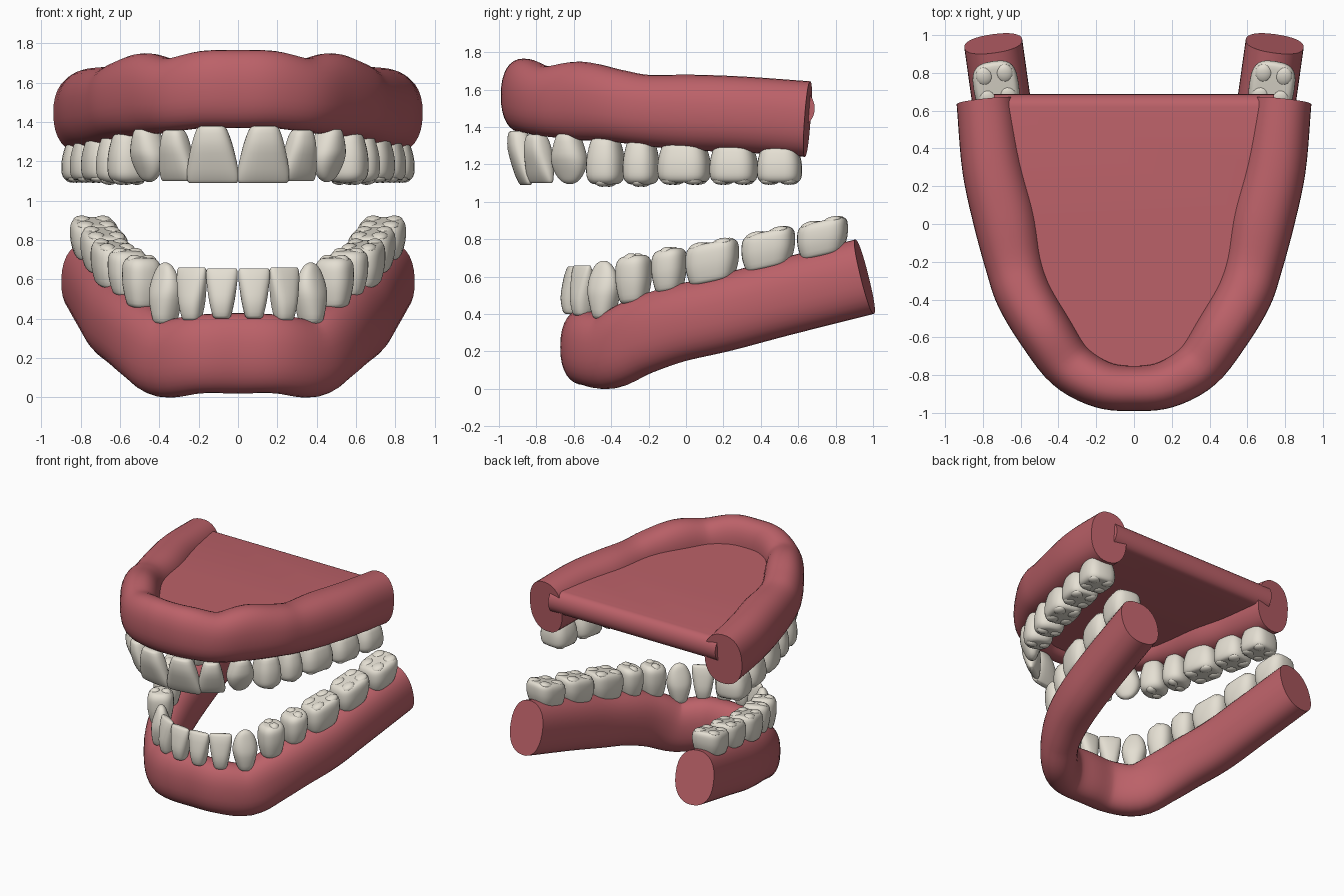
import bpy, bmesh, math
from mathutils import Vector, Matrix

if "Cube" in bpy.data.objects:
    bpy.data.objects.remove(bpy.data.objects["Cube"])


def material(name, col):
    m = bpy.data.materials.new(name)
    m.diffuse_color = (*col, 1)
    m.use_nodes = True
    m.node_tree.nodes["Principled BSDF"].inputs["Base Color"].default_value = m.diffuse_color
    return m


GUM = material("gum_pink", (0.5, 0.12, 0.14))
ENAMEL = material("enamel", (0.78, 0.74, 0.65))


def finish(bm, name, mat, angle=40):
    bmesh.ops.recalc_face_normals(bm, faces=bm.faces)
    me = bpy.data.meshes.new(name)
    bm.to_mesh(me)
    bm.free()
    ob = bpy.data.objects.new(name, me)
    bpy.context.collection.objects.link(ob)
    me.materials.append(mat)
    bpy.ops.object.select_all(action='DESELECT')
    ob.select_set(True)
    bpy.context.view_layer.objects.active = ob
    bpy.ops.object.shade_smooth_by_angle(angle=math.radians(angle))
    return ob


def spline(pts, n):
    """Catmull-Rom through points of any dimension."""
    p = [Vector(q) for q in pts]
    p = [2 * p[0] - p[1]] + p + [2 * p[-1] - p[-2]]
    out = []
    for a, b, c, d in zip(p, p[1:], p[2:], p[3:]):
        for k in range(n):
            t = k / n
            out.append(0.5 * (2 * b + (c - a) * t + (2 * a - 5 * b + 4 * c - d) * t ** 2
                              + (3 * b - a - 3 * c + d) * t ** 3))
    return out + [p[-2]]


def oval(n, power):
    """Superellipse of unit radius."""
    res = []
    for i in range(n):
        c, s = math.cos(2 * math.pi * i / n), math.sin(2 * math.pi * i / n)
        res.append((math.copysign(abs(c) ** (2 / power), c), math.copysign(abs(s) ** (2 / power), s)))
    return res


def loft(bm, rings):
    rows = [[bm.verts.new(v) for v in r] for r in rings]
    n = len(rows[0])
    for a, b in zip(rows, rows[1:]):
        for i in range(n):
            j = (i + 1) % n
            bm.faces.new((a[i], a[j], b[j], b[i]))
    bm.faces.new(rows[0][::-1])
    bm.faces.new(rows[-1])


def gum(name, half):
    """Oval section swept round the arch; stations are x, y, top, bottom, half width."""
    full = [(-h[0], *h[1:]) for h in half[:0:-1]] + half
    path = spline(full, 5)
    rings = []
    for i, p in enumerate(path):
        q0, q1 = path[max(i - 1, 0)], path[min(i + 1, len(path) - 1)]
        mid = lambda q: Vector((q[0], q[1], (q[2] + q[3]) / 2))
        t = (mid(q1) - mid(q0)).normalized()
        side = t.cross(Vector((0, 0, 1))).normalized()
        up = side.cross(t)
        rings.append([mid(p) + side * (c * p[4]) + up * (s * (p[2] - p[3]) / 2)
                      for c, s in oval(32, 2.3)])
    bm = bmesh.new()
    loft(bm, rings)
    return finish(bm, name, GUM)


# Gums
upper = [(0, -.87, 1.765, 1.37, .12), (.17, -.85, 1.762, 1.37, .125), (.34, -.75, 1.725, 1.35, .135),
         (.47, -.57, 1.75, 1.33, .145), (.58, -.38, 1.71, 1.32, .15), (.63, -.22, 1.68, 1.3, .155),
         (.68, .02, 1.68, 1.275, .17), (.745, .3, 1.67, 1.265, .165), (.785, .65, 1.645, 1.24, .155)]
lower = [(0, -.54, .43, .02, .13), (.2, -.53, .42, .02, .13), (.37, -.41, .4, 0, .135),
         (.48, -.26, .48, .07, .14), (.56, -.06, .55, .14, .15), (.63, .2, .61, .2, .155),
         (.68, .5, .69, .28, .155), (.745, .955, .805, .395, .155)]
gum("upper_gum", upper)
gum("lower_gum", lower)

# Palate slab with a rounded rear edge
rim = [(p[0], p[1]) for p in spline(upper[:-1], 4)]
rim = [(-x, y) for x, y in rim[:0:-1]] + rim
bm = bmesh.new()
rings = []
for k in range(13):
    a = math.radians(-90 + 15 * k)
    yb, z = .62 + .068 * math.cos(a), 1.5 + .09 * math.sin(a)
    rings.append([(x, y, z) for x, y in rim] + [(.74, yb, z), (-.74, yb, z)])
loft(bm, rings)
finish(bm, "palate", GUM)

# Tooth kinds: section power, (height, width, depth) profile from root to bite, cusps
KINDS = {
    "incisor": (2.6, [(0, .4, .5), (.06, .58, .8), (.35, .8, 1), (.75, .99, .72), (.94, 1, .45), (1, .92, .28)], []),
    "canine": (2.3, [(0, .4, .5), (.08, .62, .85), (.4, .95, 1), (.6, 1, .88), (.8, .82, .62),
                     (.94, .5, .38), (1, .15, .12)], []),
    "premolar": (2.5, [(0, .6, .6), (.08, .78, .78), (.4, .97, .97), (.7, 1, 1), (.86, .92, .92),
                       (.95, .7, .7), (.97, .4, .4)], [(0, -.42), (0, .42)]),
    "molar": (3, [(0, .7, .7), (.08, .84, .84), (.4, .98, .98), (.7, 1, 1), (.87, .94, .93),
                  (.95, .78, .76), (.96, .4, .4)],
              [(-.45, -.45), (.45, -.45), (-.45, .45), (.45, .45)]),
}


def tooth(name, kind, x, y, root, bite, w, d, yaw, slope=0, lean=0):
    power, prof, cusps = KINDS[kind]
    shear = Matrix.Identity(4)
    shear[2][0], shear[1][2] = slope, lean
    m = (Matrix.Translation((x, y, root)) @ Matrix.Rotation(math.radians(yaw), 4, 'Z') @ shear
         @ Matrix.Diagonal((w / 2, d / 2, bite - root, 1)))
    bm = bmesh.new()
    loft(bm, [[m @ Vector((c * p[1], s * p[2], p[0])) for c, s in oval(28, power)]
              for p in spline(prof, 3)])
    r = .38 if kind == "molar" else .42
    for cx, cy in cusps:
        bmesh.ops.create_uvsphere(bm, u_segments=16, v_segments=8, radius=1,
                                  matrix=m @ Matrix.Translation((cx, cy, .9)) @ Matrix.Diagonal((r, r, .12, 1)))
    ob = finish(bm, name, ENAMEL, 60)
    ob.modifiers.new("other_side", 'MIRROR').use_mirror_merge = False


# Teeth of one side, mirrored: kind, x, y, root z, bite z, width, depth, yaw, slope, lean
UPPER = [("incisor", .134, -.9, 1.38, 1.09, .265, .13, 9, 0, -.15),
         ("incisor", .325, -.8, 1.36, 1.1, .2, .13, 36, 0, -.12),
         ("canine", .465, -.63, 1.37, 1.095, .2, .16, 56, 0, -.06),
         ("premolar", .555, -.43, 1.34, 1.085, .195, .21, 66),
         ("premolar", .61, -.24, 1.33, 1.085, .185, .22, 72),
         ("molar", .67, -.01, 1.31, 1.095, .275, .24, 76),
         ("molar", .73, .255, 1.3, 1.095, .25, .24, 79),
         ("molar", .775, .5, 1.29, 1.095, .235, .24, 82)]
LOWER = [("incisor", .082, -.61, .4, .655, .16, .12, 6, 0, 0),
         ("incisor", .235, -.555, .39, .66, .165, .12, 30, 0, 0),
         ("canine", .37, -.44, .37, .685, .18, .15, 52, 0, 0),
         ("premolar", .49, -.28, .46, .72, .185, .19, 64, .1),
         ("premolar", .56, -.09, .52, .755, .18, .2, 70, .15),
         ("molar", .63, .14, .57, .79, .28, .22, 76, .19),
         ("molar", .68, .44, .645, .85, .28, .23, 79, .22),
         ("molar", .73, .73, .71, .905, .265, .24, 81, .22)]
for jaw, row in (("upper", UPPER), ("lower", LOWER)):
    for i, t in enumerate(row):
        tooth(f"{jaw}_{t[0]}_{i + 1}", *t)
